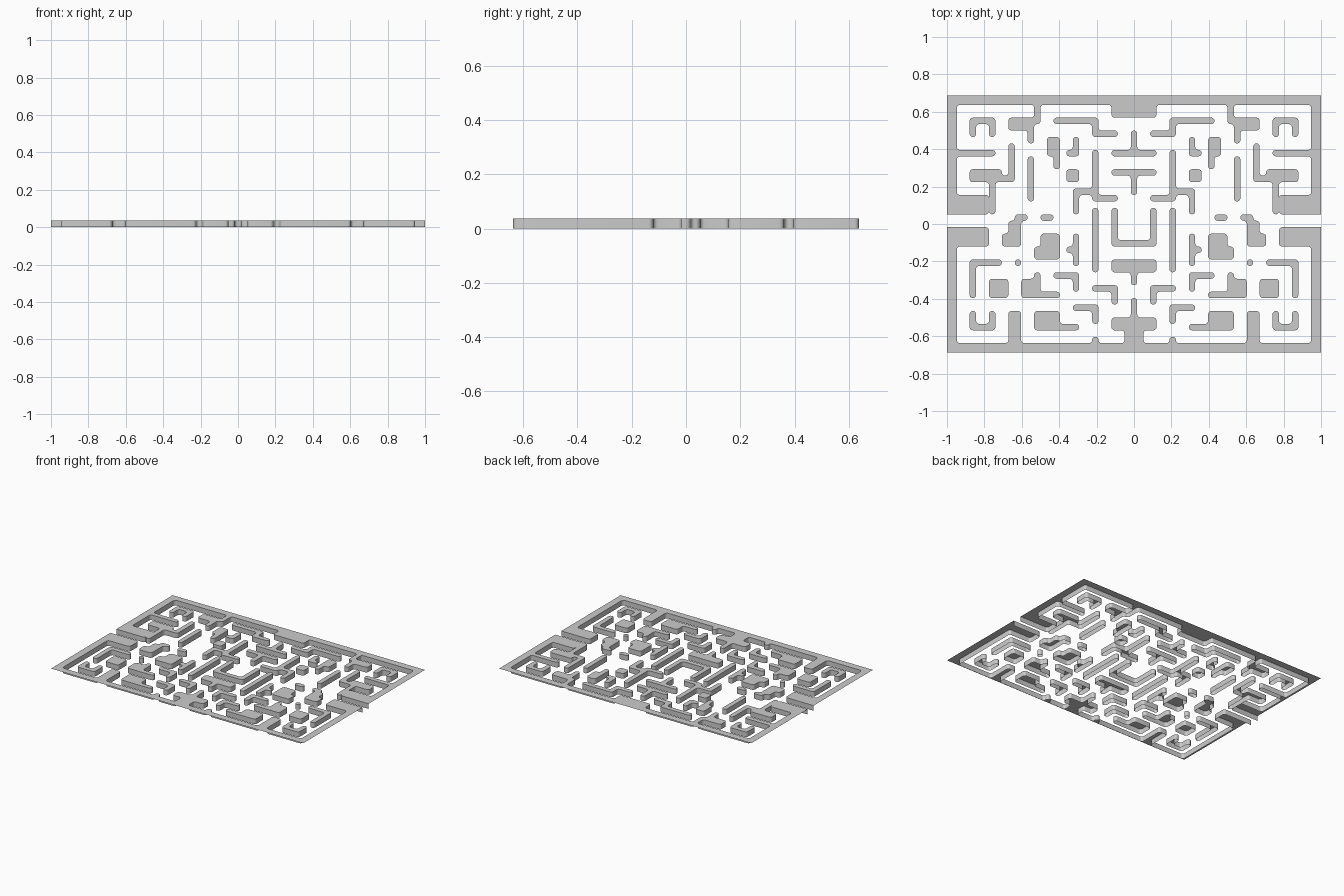
import bpy, bmesh, math
from mathutils import Vector

if "Cube" in bpy.data.objects:
    bpy.data.objects.remove(bpy.data.objects["Cube"])

P = 0.03446      # lattice pitch (one thin wall)
H = 0.037        # wall height
R = P * 0.5      # corner radius
SEG = 5          # segments per rounded corner
EDGE_Y = 0.688   # outer half depth

grey = bpy.data.materials.new("plain grey")
grey.diffuse_color = (0.6, 0.6, 0.6, 1)
grey.use_nodes = True
grey.node_tree.nodes["Principled BSDF"].inputs["Base Color"].default_value = grey.diffuse_color


def pos(k, j):
    """Lattice corner -> plan position; the outermost lines snap to the border."""
    x = 1.0 if k == 28 else -1.0 if k == -29 else (k + 0.5) * P
    y = EDGE_Y if j == -1 else -EDGE_Y if j == 38 else (18.5 - j) * P
    return Vector((x, y))


def is_outer(p):
    return abs(p.x) > 0.999 or abs(p.y) > EDGE_Y - 0.001


def flip(r):
    return (-1 - r[2], r[1], -1 - r[0], r[3])


def outline(rects):
    """Counter-clockwise corner loop around a union of lattice rectangles."""
    cells = {(k, j) for a, b, c, d in rects for k in range(a, c) for j in range(b, d)}
    step = {}
    for k, j in cells:
        if (k, j + 1) not in cells:
            step[(k, j + 1)] = (k + 1, j + 1)
        if (k + 1, j) not in cells:
            step[(k + 1, j + 1)] = (k + 1, j)
        if (k, j - 1) not in cells:
            step[(k + 1, j)] = (k, j)
        if (k - 1, j) not in cells:
            step[(k, j)] = (k, j + 1)
    start = min(step)
    loop, cur = [start], step[start]
    while cur != start:
        loop.append(cur)
        cur = step[cur]
    n = len(loop)
    return [pos(*loop[i]) for i in range(n)
            if not (loop[i - 1][0] == loop[i][0] == loop[(i + 1) % n][0]
                    or loop[i - 1][1] == loop[i][1] == loop[(i + 1) % n][1])]


def rounded(pts):
    out = []
    n = len(pts)
    for i, p in enumerate(pts):
        if is_outer(p):
            out.append(p)
            continue
        u = (pts[i - 1] - p).normalized()
        v = (pts[(i + 1) % n] - p).normalized()
        c = p + (u + v) * R
        for s in range(SEG + 1):
            t = math.pi / 2 * s / SEG
            q = c - v * R * math.cos(t) - u * R * math.sin(t)
            if not out or (q - out[-1]).length > 1e-5:
                out.append(q)
    if (out[0] - out[-1]).length < 1e-5:
        out.pop()
    return out


def wall(name, rects):
    """Flat top plus side walls; underside and outer border stay open."""
    pts = rounded(outline(rects))
    bm = bmesh.new()
    top = [bm.verts.new((p.x, p.y, H)) for p in pts]
    low = [bm.verts.new((p.x, p.y, 0)) for p in pts]
    bm.faces.new(top)
    n = len(pts)
    for i in range(n):
        m = (i + 1) % n
        if not (is_outer(pts[i]) and is_outer(pts[m])) or \
           (abs(pts[i].y - pts[m].y) < 1e-5 and abs(pts[i].y) < 0.2):
            bm.faces.new((low[i], low[m], top[m], top[i]))
    bmesh.ops.delete(bm, geom=[v for v in bm.verts if not v.link_faces], context='VERTS')
    me = bpy.data.meshes.new(name)
    bm.to_mesh(me)
    bm.free()
    me.materials.append(grey)
    ob = bpy.data.objects.new(name, me)
    bpy.context.collection.objects.link(ob)
    ob.select_set(True)
    bpy.context.view_layer.objects.active = ob


# Border frames: centre rectangles, then right-hand ones that get mirrored
top_mid = [(-29, -1, 28, 0), (-4, 0, 3, 2)]
top_side = [(27, -1, 28, 17), (21, 7, 27, 8), (22, 14, 27, 17),
            (14, 0, 15, 3), (15, 2, 19, 4), (15, 2, 16, 6)]
low_mid = [(-29, 37, 28, 38), (-2, 35, 1, 37), (-4, 33, 3, 35), (-1, 30, 0, 33)]
low_side = [(27, 19, 28, 38), (22, 19, 27, 22), (17, 32, 19, 37), (5, 36, 6, 37)]
wall("back_frame", top_mid + top_side + [flip(r) for r in top_side])
wall("front_frame", low_mid + low_side + [flip(r) for r in low_side])

# Islands on the centre line
wall("centre_cross", [(-1, 4, 0, 8), (-4, 7, 3, 8)])
wall("centre_tee", [(-4, 10, 3, 11), (-1, 10, 0, 14)])
wall("centre_pen", [(-4, 16, -3, 22), (2, 16, 3, 22), (-4, 21, 3, 22)])
wall("centre_block", [(-4, 24, 3, 26), (-1, 24, 0, 28)])

# Mirrored islands, back half
back = {
    "back_hook": [(24, 2, 25, 5), (21, 2, 25, 3), (21, 2, 22, 5)],
    "back_tee": [(20, 10, 25, 12), (18, 11, 20, 12), (18, 6, 19, 12), (21, 12, 22, 17)],
    "back_bar": [(15, 8, 16, 15)],
    "back_flag": [(11, 5, 13, 8), (11, 5, 12, 10)],
    "back_foot": [(8, 5, 9, 8), (8, 7, 10, 8)],
    "back_square": [(8, 10, 10, 12)],
    "back_step": [(5, 2, 12, 3), (5, 2, 6, 5), (2, 4, 6, 5)],
    "back_branch": [(5, 7, 6, 15), (5, 13, 9, 14), (8, 13, 9, 17), (2, 14, 6, 15)],
}
# Mirrored islands, middle
middle = {
    "gate_step": [(16, 17, 18, 18), (17, 18, 19, 22), (19, 20, 20, 22)],
    "small_pill": [(12, 17, 14, 18)],
    "large_block": [(11, 20, 14, 22), (11, 22, 15, 24)],
    "short_tee": [(8, 20, 9, 25), (9, 22, 10, 23)],
    "long_bar": [(5, 16, 6, 26)],
    "round_post": [(17, 24, 18, 25)],
}
# Mirrored islands, front half
front = {
    "front_corner": [(20, 24, 25, 25), (24, 24, 25, 30)],
    "front_square": [(19, 27, 22, 30)],
    "front_block": [(14, 27, 17, 30), (14, 26, 15, 30), (11, 29, 14, 30)],
    "front_angle": [(8, 26, 12, 27), (8, 26, 9, 29)],
    "inner_angle": [(2, 28, 6, 29), (2, 28, 3, 31)],
    "lower_angle": [(5, 31, 9, 32), (5, 31, 6, 34)],
    "front_hook": [(24, 32, 25, 35), (21, 34, 25, 35), (21, 32, 22, 35), (24, 32, 25, 33)],
    "tailed_block": [(11, 32, 15, 35), (8, 34, 11, 35)],
}
for group in (back, middle, front):
    for name, rects in group.items():
        wall(name + "_right", rects)
        wall(name + "_left", [flip(r) for r in rects])

bpy.ops.object.shade_smooth_by_angle(angle=math.radians(30))
